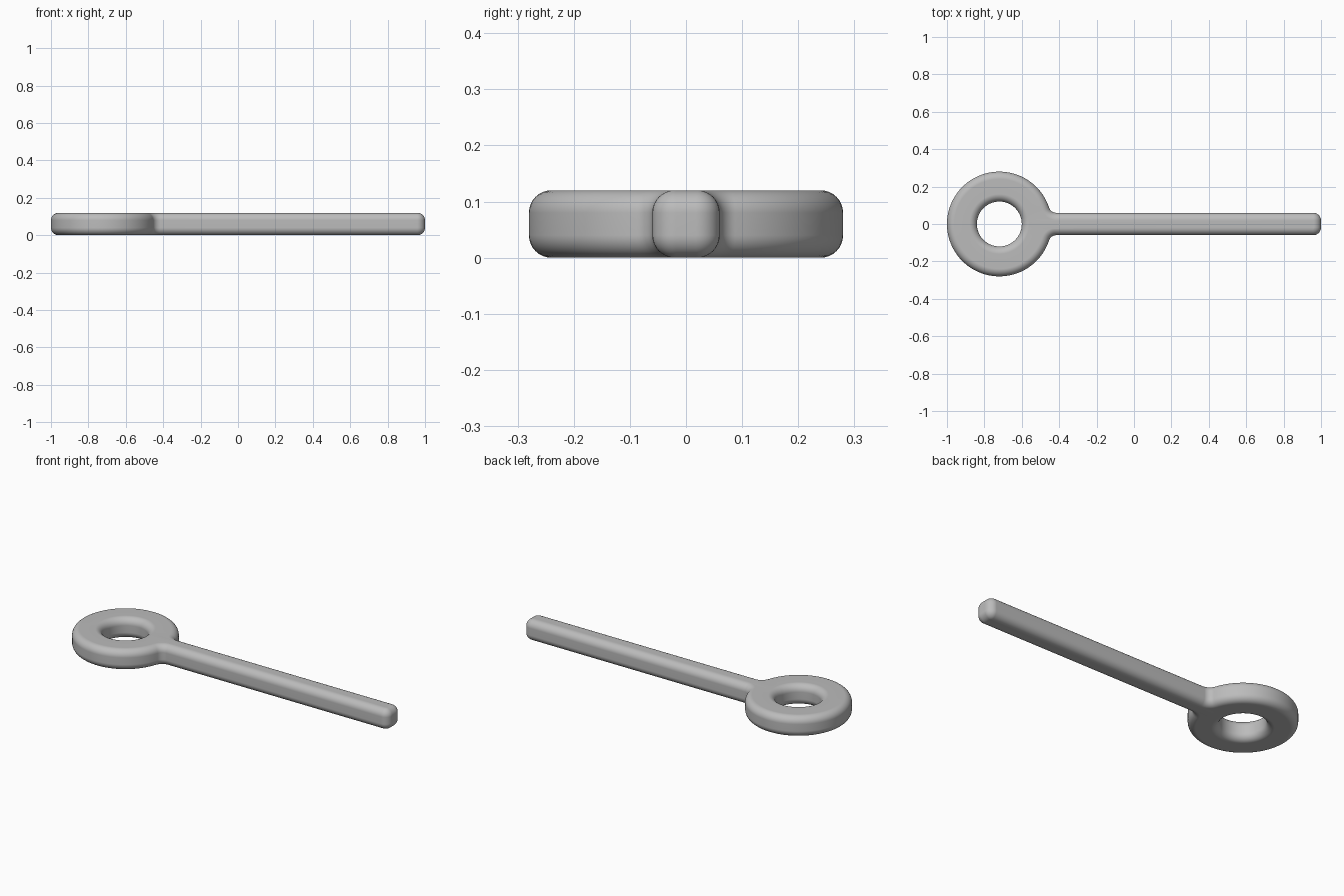
import bpy
import bmesh
from math import sin, cos, pi, asin, atan2, sqrt, hypot

cube = bpy.data.objects.get("Cube")
if cube:
    bpy.data.objects.remove(cube, do_unlink=True)

RING_X, RING_R, HOLE_R = -0.72, 0.28, 0.12
HALF_W, HEIGHT, TIP_X = 0.06, 0.12, 1.0
FILLET, CORNER, ROUND = 0.04, 0.042, 0.04
STEPS = 8


def arc(cx, cy, r, a0, a1, n):
    return [(cx + r * cos(a0 + (a1 - a0) * i / n),
             cy + r * sin(a0 + (a1 - a0) * i / n)) for i in range(n + 1)]


def outline(inset):
    """Ring and shank silhouette, moved inward by inset."""
    fy = HALF_W + FILLET
    fx = RING_X + sqrt((RING_R + FILLET) ** 2 - fy ** 2)
    tangent = asin(fy / (RING_R + FILLET))
    # Upper half, from the tip corner round to the back of the ring
    corner = arc(TIP_X - CORNER, HALF_W - CORNER, CORNER - inset, 0, pi / 2, STEPS)
    shank = [(TIP_X - CORNER + (fx - TIP_X + CORNER) * i / 8, HALF_W - inset)
             for i in range(1, 8)]
    neck = arc(fx, fy, FILLET + inset, -pi / 2, -pi + tangent, 10)
    ring = arc(RING_X, 0, RING_R - inset, tangent, pi, 48)[1:]
    upper = corner + shank + neck + ring
    lower = [(x, -y) for x, y in reversed(upper[:-1])]
    return upper + lower


# Rounded edge: pairs of inset and height, bottom to top
quarter = [i * pi / 2 / STEPS for i in range(STEPS + 1)]
edge = [(ROUND * (1 - sin(a)), ROUND * (1 - cos(a))) for a in quarter]
edge += [(d, HEIGHT - z) for d, z in reversed(edge)]

angles = [atan2(y, x - RING_X) for x, y in outline(0)]
loops = [[(x, y, z) for x, y in outline(d)] for d, z in edge]
loops += [[(RING_X + (HOLE_R + d) * cos(a), (HOLE_R + d) * sin(a), z)
           for a in angles] for d, z in reversed(edge)]

# Join the loops into one closed skin
bm = bmesh.new()
verts = [[bm.verts.new(p) for p in loop] for loop in loops]
count = len(angles)
for j, low in enumerate(verts):
    high = verts[(j + 1) % len(verts)]
    for i in range(count):
        k = (i + 1) % count
        bm.faces.new((low[i], low[k], high[k], high[i]))
bmesh.ops.recalc_face_normals(bm, faces=bm.faces)

mesh = bpy.data.meshes.new("eye_pin")
bm.to_mesh(mesh)
bm.free()
eye_pin = bpy.data.objects.new("eye_pin", mesh)
bpy.context.collection.objects.link(eye_pin)

# Plain grey metal
grey = bpy.data.materials.new("grey")
grey.use_nodes = True
grey.diffuse_color = (0.5, 0.5, 0.5, 1)
grey.node_tree.nodes["Principled BSDF"].inputs["Base Color"].default_value = grey.diffuse_color
mesh.materials.append(grey)

bpy.context.view_layer.objects.active = eye_pin
eye_pin.select_set(True)
bpy.ops.object.shade_smooth_by_angle()
weighted = eye_pin.modifiers.new("weighted_normals", 'WEIGHTED_NORMAL')
weighted.keep_sharp = True
